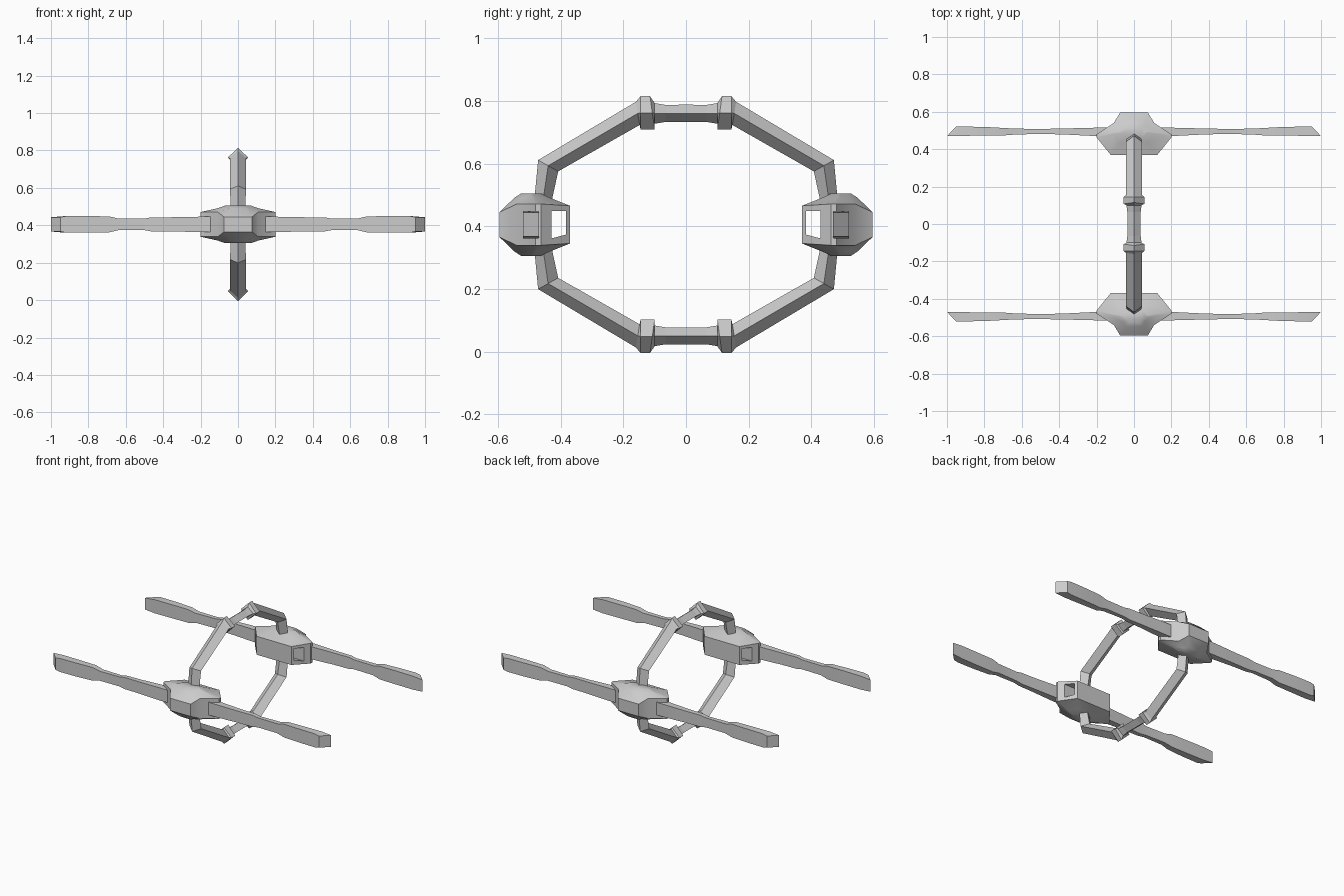
import bpy, bmesh, math

if "Cube" in bpy.data.objects:
    bpy.data.objects.remove(bpy.data.objects["Cube"])

ZC = 0.405  # height of the symmetry plane


def loft(name, rings, cap_start=True, cap_end=True):
    """Skin equal-length rings of points into one object centred on ZC."""
    bm = bmesh.new()
    vs = [[bm.verts.new(p) for p in r] for r in rings]
    n = len(rings[0])
    for a, b in zip(vs, vs[1:]):
        for i in range(n):
            j = (i + 1) % n
            bm.faces.new((a[i], a[j], b[j], b[i]))
    if cap_start:
        bm.faces.new(vs[0][::-1])
    if cap_end:
        bm.faces.new(vs[-1])
    bmesh.ops.recalc_face_normals(bm, faces=bm.faces)
    me = bpy.data.meshes.new(name)
    bm.to_mesh(me)
    bm.free()
    ob = bpy.data.objects.new(name, me)
    bpy.context.collection.objects.link(ob)
    ob.location.z = ZC
    return ob


def mirror(ob, x=False, y=False, z=False):
    m = ob.modifiers.new("mirror", 'MIRROR')
    m.use_axis = (x, y, z)
    m.merge_threshold = 0.0005


def smooth(ob, deg):
    bpy.ops.object.select_all(action='DESELECT')
    ob.select_set(True)
    bpy.context.view_layer.objects.active = ob
    bpy.ops.object.shade_smooth_by_angle(angle=math.radians(deg))


# Ring frame: diamond section, one quarter (outer y,z / inner y,z / half width)
quarter = [
    (0.00, 0.383, 0.00, 0.328, 0.036),
    (0.065, 0.382, 0.065, 0.328, 0.036),
    (0.100, 0.388, 0.100, 0.322, 0.040),
    (0.115, 0.410, 0.100, 0.303, 0.055),
    (0.145, 0.410, 0.145, 0.303, 0.055),
    (0.160, 0.392, 0.148, 0.318, 0.043),
    (0.472, 0.206, 0.408, 0.170, 0.042),
    (0.486, 0.060, 0.432, 0.060, 0.040),
]
rings = []
for oy, oz, iy, iz, w in quarter:
    my, mz = (oy + iy) / 2, (oz + iz) / 2
    rings.append([(0, oy, oz), (w, my, mz), (0, iy, iz), (-w, my, mz)])
frame = loft("ring_frame", rings, cap_start=False)
mirror(frame, y=True, z=True)

# Hubs: stacked outlines (x, y, half height), shrinking to domed caps
half = [(0.075, 0.595, 0.040), (0.108, 0.54, 0.066), (0.2, 0.48, 0.066),
        (0.2, 0.463, 0.066), (0.125, 0.37, 0.060)]
outline = half + [(-x, y, h) for x, y, h in reversed(half)]


def cap(s, sx, h):
    return [(x * sx, 0.5 + (y - 0.5) * s, h) for x, y, _ in outline]


hub = loft("hub", [cap(0.27, 0.35, -0.1), cap(0.5, 0.55, -0.086),
                   [(x, y, -h) for x, y, h in outline], outline,
                   cap(0.5, 0.55, 0.086), cap(0.27, 0.35, 0.1)])

# Window running through each hub on its inner side
cutter = loft("hub_window_cutter",
              [[(x, 0.383, -0.032), (x, 0.430, -0.044),
                (x, 0.430, 0.044), (x, 0.383, 0.044)] for x in (-0.3, 0.3)])
cutter.hide_render = True
cutter.hide_viewport = True
b = hub.modifiers.new("window", 'BOOLEAN')
b.operation = 'DIFFERENCE'
b.solver = 'EXACT'
b.object = cutter
mirror(hub, y=True)
smooth(hub, 35)

# Blades: long flat bars (x at inner y, x at outer y, inner y, outer y, half height)
sections = [
    (0.00, 0.00, 0.467, 0.515, 0.041), (0.20, 0.20, 0.470, 0.515, 0.041),
    (0.36, 0.36, 0.478, 0.511, 0.038), (0.46, 0.46, 0.481, 0.509, 0.038),
    (0.50, 0.50, 0.482, 0.508, 0.031), (0.64, 0.64, 0.478, 0.510, 0.031),
    (0.69, 0.69, 0.474, 0.513, 0.043), (0.80, 0.80, 0.473, 0.519, 0.044),
    (0.93, 0.92, 0.471, 0.521, 0.044), (1.00, 0.95, 0.470, 0.521, 0.038),
]
blade = loft("blades", [[(xi, yi, -h), (xo, yo, -h), (xo, yo, h), (xi, yi, h)]
                        for xi, xo, yi, yo, h in sections], cap_start=False)
mirror(blade, x=True, y=True)
smooth(blade, 35)
